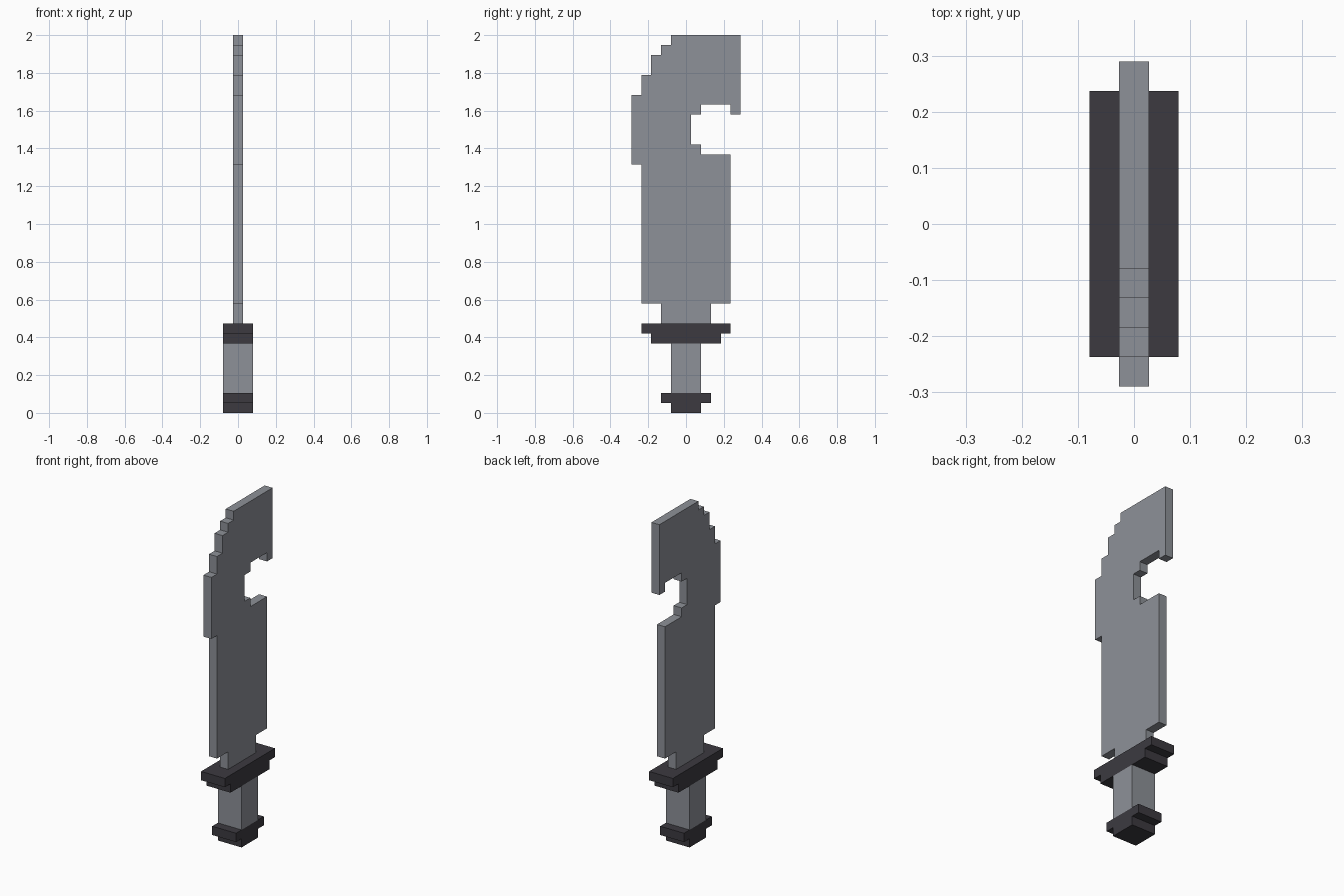
import bpy
import bmesh

if "Cube" in bpy.data.objects:
    bpy.data.objects.remove(bpy.data.objects["Cube"], do_unlink=True)

U = 2 / 38  # one step of the blocky grid


def material(name, colour):
    mat = bpy.data.materials.new(name)
    mat.use_nodes = True
    mat.diffuse_color = colour
    mat.node_tree.nodes["Principled BSDF"].inputs["Base Color"].default_value = colour
    return mat


steel = material("steel grey", (0.27, 0.283, 0.314, 1))
dark = material("dark charcoal", (0.045, 0.042, 0.051, 1))


def plate(name, outline, half_width, mat):
    """Extrude a (y, z) outline in grid steps symmetrically along x."""
    bm = bmesh.new()
    face = bm.faces.new([bm.verts.new((-half_width * U, y * U, z * U)) for y, z in outline])
    ext = bmesh.ops.extrude_face_region(bm, geom=[face])
    verts = [g for g in ext["geom"] if isinstance(g, bmesh.types.BMVert)]
    bmesh.ops.translate(bm, verts=verts, vec=(2 * half_width * U, 0, 0))
    bmesh.ops.recalc_face_normals(bm, faces=bm.faces)
    mesh = bpy.data.meshes.new(name)
    bm.to_mesh(mesh)
    bm.free()
    mesh.materials.append(mat)
    obj = bpy.data.objects.new(name, mesh)
    bpy.context.collection.objects.link(obj)
    return obj


def stepped(lower, upper, z):
    """Symmetric two-layer outline, each layer one step high."""
    right = [(lower, z), (lower, z + 1), (upper, z + 1), (upper, z + 2)]
    return right + [(-y, h) for y, h in reversed(right)]


# Blade with stepped back, hooked tip and narrow neck
blade = [
    (-2.5, 9), (2.5, 9), (2.5, 11), (4.5, 11), (4.5, 26),
    (1.5, 26), (1.5, 27), (0.5, 27), (0.5, 30), (1.5, 30), (1.5, 31),
    (4.5, 31), (4.5, 30), (5.5, 30), (5.5, 38),
    (-1.5, 38), (-1.5, 37), (-2.5, 37), (-2.5, 36), (-3.5, 36),
    (-3.5, 34), (-4.5, 34), (-4.5, 32), (-5.5, 32),
    (-5.5, 25), (-4.5, 25), (-4.5, 11), (-2.5, 11),
]
plate("blade", blade, 0.5, steel)

# Hilt
plate("guard", stepped(3.5, 4.5, 7), 1.5, dark)
plate("handle", [(-1.5, 2), (1.5, 2), (1.5, 7), (-1.5, 7)], 1.5, steel)
plate("pommel", stepped(1.5, 2.5, 0), 1.5, dark)
